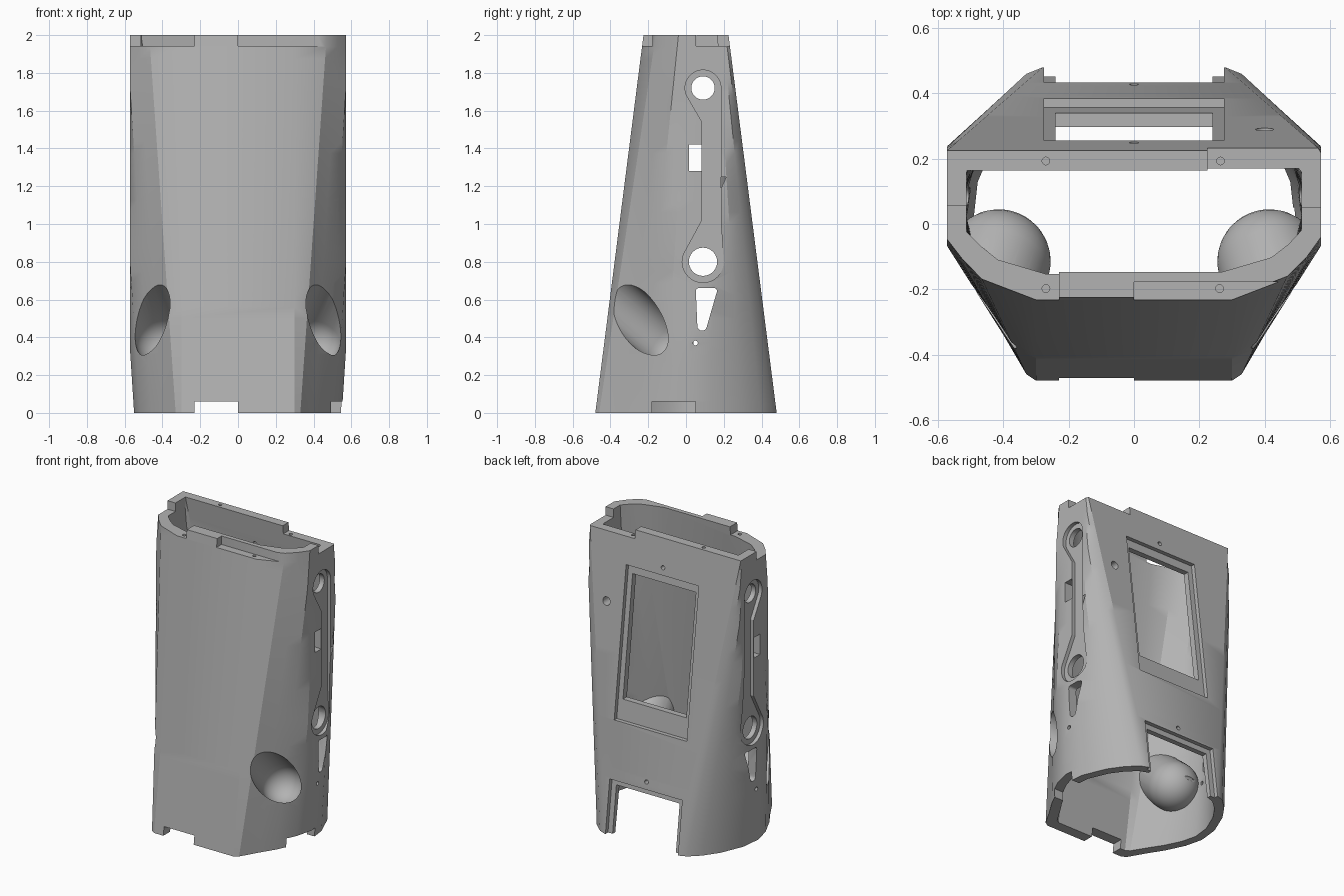
import bpy, bmesh, math
from mathutils import Vector

if "Cube" in bpy.data.objects:
    bpy.data.objects.remove(bpy.data.objects["Cube"])

# Half outline of the shell, front to back, at the foot and at the rim
FOOT = [(.30, -.48), (.33, -.46), (.40, -.34), (.46, -.245), (.52, -.12), (.55, 0),
        (.535, .14), (.47, .295), (.40, .395), (.33, .46), (.28, .48)]
RIM = [(.30, -.225), (.47, -.16), (.53, -.10), (.59, -.04), (.65, .02), (.68, .07),
       (.66, .12), (.64, .165), (.62, .195), (.60, .21), (.573, .225)]
SIDE = .573

grey = bpy.data.materials.new("warm_grey")
grey.diffuse_color = (.45, .45, .45, 1)
grey.use_nodes = True
grey.node_tree.nodes["Principled BSDF"].inputs["Base Color"].default_value = grey.diffuse_color


def make(name, bm, hidden=True):
    bmesh.ops.recalc_face_normals(bm, faces=bm.faces)
    me = bpy.data.meshes.new(name)
    bm.to_mesh(me)
    bm.free()
    ob = bpy.data.objects.new(name, me)
    bpy.context.collection.objects.link(ob)
    me.materials.append(grey)
    ob.hide_render = hidden
    return ob


def loft(name, z0, z1, inner=False, n=32):
    """Solid blending the foot outline into the rim outline."""
    bm = bmesh.new()
    rings = []
    for i in range(n + 1):
        z = z0 + (z1 - z0) * i / n
        t = z / 2
        half = []
        for (ax, ay), (bx, by) in zip(FOOT, RIM):
            x = min(ax + (bx - ax) * t, SIDE)
            y = ay + (by - ay) * t
            if inner:
                x *= .895
                y = y * (.865 + (.69 - .865) * t) + .008
            half.append((x, y))
        pts = half + [(-x, y) for x, y in reversed(half)]
        rings.append([bm.verts.new((x, y, z)) for x, y in pts])
    m = len(rings[0])
    for a, b in zip(rings, rings[1:]):
        for j in range(m):
            k = (j + 1) % m
            bm.faces.new((a[j], a[k], b[k], b[j]))
    bm.faces.new(rings[0])
    bm.faces.new(rings[-1])
    return make(name, bm, inner)


def prism(name, pts, vec):
    bm = bmesh.new()
    a = [bm.verts.new(p) for p in pts]
    b = [bm.verts.new(Vector(p) + Vector(vec)) for p in pts]
    bm.faces.new(a)
    bm.faces.new(b)
    for i in range(len(a)):
        j = (i + 1) % len(a)
        bm.faces.new((a[i], a[j], b[j], b[i]))
    return make(name, bm)


def cut(target, tool, op='DIFFERENCE'):
    mod = target.modifiers.new("cut", 'BOOLEAN')
    mod.operation, mod.solver, mod.object = op, 'EXACT', tool
    bpy.context.view_layer.objects.active = target
    bpy.ops.object.modifier_apply(modifier=mod.name)
    bpy.data.objects.remove(tool, do_unlink=True)


def arc(cx, cy, r, a0=0, a1=360, n=24):
    full = a1 - a0 == 360
    steps = n if full else n + 1
    return [(cx + r * math.cos(math.radians(a0 + (a1 - a0) * i / n)),
             cy + r * math.sin(math.radians(a0 + (a1 - a0) * i / n))) for i in range(steps)]


def capsule(name, sx, r):
    """Round-ended bore that slants outward, forward and up."""
    axis = Vector((sx * .23, -.76, .63)).normalized()
    rot = axis.to_track_quat('Z', 'Y')
    c = Vector((sx * .415, -.115, .385))
    prof = [(r * math.cos(math.radians(a)), r * math.sin(math.radians(a)))
            for a in range(-80, 1, 10)] + [(r, .7)]
    bm = bmesh.new()
    n = 40
    rings = [[bm.verts.new(c + rot @ Vector((q * math.cos(math.tau * i / n),
              q * math.sin(math.tau * i / n), h))) for i in range(n)] for q, h in prof]
    for a, b in zip(rings, rings[1:]):
        for j in range(n):
            k = (j + 1) % n
            bm.faces.new((a[j], a[k], b[k], b[j]))
    tip = bm.verts.new(c + rot @ Vector((0, 0, -r)))
    for j in range(n):
        bm.faces.new((tip, rings[0][(j + 1) % n], rings[0][j]))
    bm.faces.new(rings[-1])
    return make(name, bm)


def box(name, x0, x1, y0, y1, z0, z1):
    return prism(name, [(x0, y0, z0), (x1, y0, z0), (x1, y1, z0), (x0, y1, z0)],
                 (0, 0, z1 - z0))


# Hollow shell with a pair of round pockets bulging inward
shell = loft("shell", 0, 2)
hollow = loft("hollow", -.06, 2.06, True)
for s in (-1, 1):
    cut(hollow, capsule("pocket_wall", s, .16))
cut(shell, hollow)
for s in (-1, 1):
    cut(shell, capsule("pocket", s, .13))


# Side recess, round ports, slots and pin holes, on both sides
def side(name, pts, depth_x):
    for s in (-1, 1):
        cut(shell, prism(name, [(s * depth_x, y, z) for y, z in pts], (s * .3, 0, 0)))


recess = (arc(.09, 1.72, .095, 0, 215) + [(.085, 1.54), (.085, 1.02)]
          + arc(.09, .80, .11, 145, 360) + [(.185, 1.0)])
side("side_recess", recess, .548)
side("upper_port", arc(.09, 1.72, .062), .42)
side("lower_port", arc(.09, .80, .075), .42)
side("switch_slot", [(.017, 1.28), (.083, 1.28), (.083, 1.42), (.017, 1.42)], .42)
side("tapered_slot", arc(.068, .645, .016, 90, 180, 4) + arc(.085, .46, .025, 190, 345, 8)
     + arc(.148, .645, .016, -15, 90, 4), .38)
side("pin_hole", arc(.05, .37, .013, n=12), .38)


# Back window, lower doorway and screw holes follow the sloping back
def back(name, pts, depth):
    cut(shell, prism(name, [(x, .48 - .1275 * z - depth, z) for x, z in pts], (0, .3, 0)))


def rect(w, z0, z1):
    return [(-w, z0), (w, z0), (w, z1), (-w, z1)]


back("window_recess", rect(.275, .745, 1.76), .028)
back("window", rect(.24, .88, 1.70), .16)
back("doorway_recess", rect(.275, -.05, .36), .028)
back("doorway", rect(.24, -.05, .32), .16)
for x, z, r in ((0, .41, .014), (0, 1.81, .014), (.40, 1.49, .028)):
    back("back_hole", arc(x, z, r, n=16), .13)

# Interlocking notches on the foot and rim
cut(shell, box("front_foot_notch", -.23, 0, -.6, -.3, -.1, .06))
cut(shell, box("side_foot_notch", .40, .7, -.18, .05, -.1, .06))
cut(shell, box("rim_notch_front", -.7, -.23, -.4, .055, 1.942, 2.1))
cut(shell, box("rim_notch_back", .225, .7, .052, .4, 1.942, 2.1))
cut(shell, box("rim_lap", 0, .6, -.4, -.178, 1.942, 2.1))

# Screw holes in the rim
for x, y in ((-.27, .193), (.265, .193), (-.27, -.198), (.262, -.198)):
    cut(shell, prism("rim_hole", [(a, b, 1.88) for a, b in arc(x, y, .012, n=12)], (0, 0, .3)))

bpy.ops.object.select_all(action='DESELECT')
shell.select_set(True)
bpy.context.view_layer.objects.active = shell
bpy.ops.object.shade_smooth_by_angle(angle=math.radians(25))
